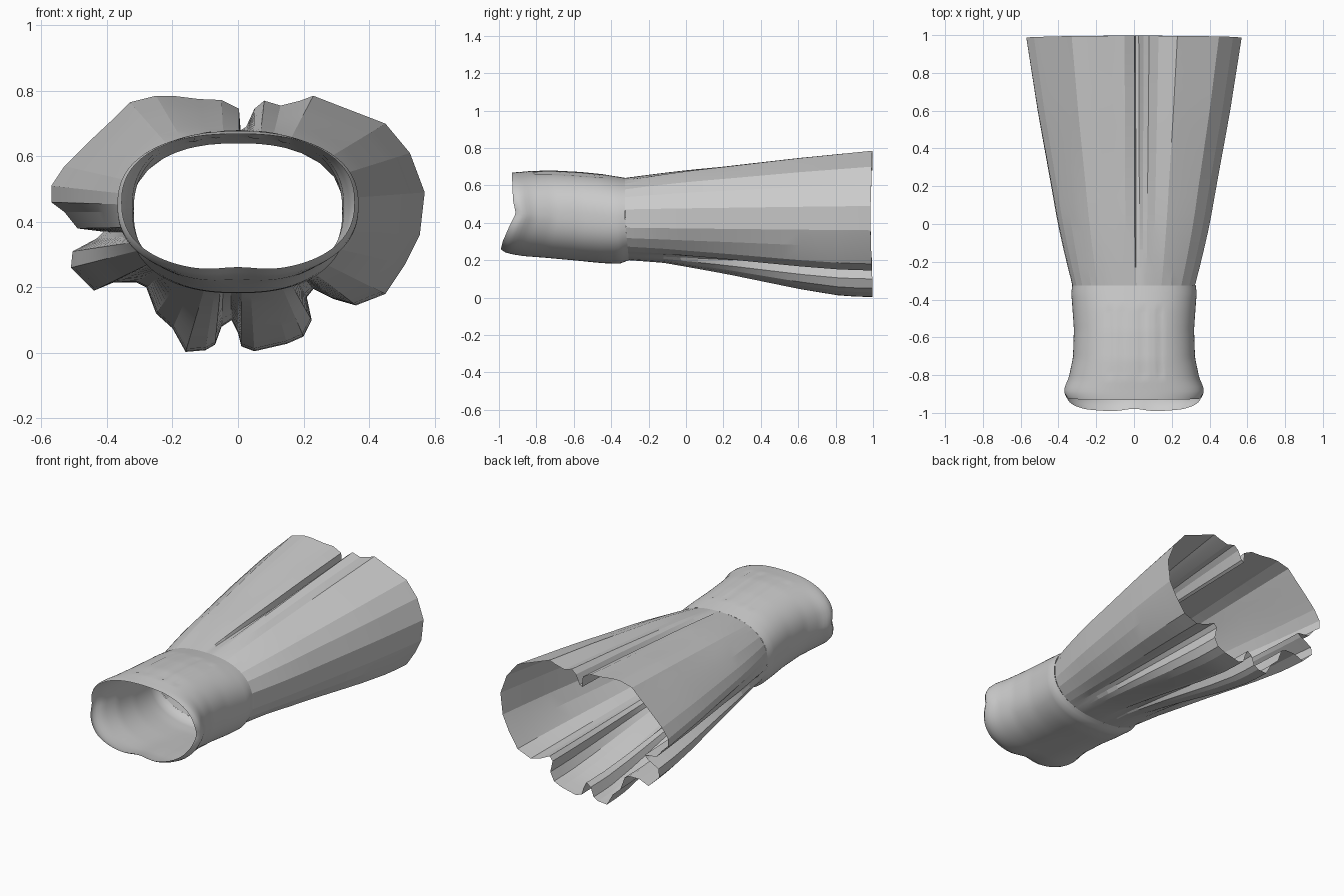
import bpy, bmesh, math

if "Cube" in bpy.data.objects:
    bpy.data.objects.remove(bpy.data.objects["Cube"])

# Hem outline (x, z), counter-clockwise seen from the front, with fold notches
HEM = [(.57, .49), (.525, .61), (.45, .70), (.32, .75), (.23, .785), (.19, .77), (.13, .755),
       (.08, .77), (.05, .745), (.025, .69), (.008, .68), (.003, .745), (-.05, .772),
       (-.12, .775), (-.2, .785), (-.25, .785), (-.33, .765), (-.38, .715), (-.46, .64),
       (-.53, .57), (-.57, .51), (-.57, .46), (-.53, .43), (-.49, .38), (-.41, .37),
       (-.43, .35), (-.505, .31), (-.51, .26), (-.44, .19), (-.38, .215), (-.31, .215),
       (-.28, .20), (-.25, .12), (-.2, .075), (-.16, .003), (-.10, .008), (-.07, .025),
       (-.05, .08), (-.02, .10), (0, .06), (.01, .02), (.05, .005), (.15, .028), (.2, .05),
       (.225, .10), (.21, .17), (.23, .195), (.29, .165), (.36, .145), (.45, .18),
       (.51, .27), (.555, .36)]

# Bodice profile from waist to rim: t, half width, bottom z, top z
BODICE = [(0, .327, .20, .64), (.07, .332, .182, .647), (.2, .326, .183, .66),
          (.4, .318, .195, .672), (.65, .323, .208, .68), (.83, .345, .216, .677),
          (.92, .368, .226, .672), (.97, .368, .236, .67), (1, .355, .25, .668)]


def sample(table, t):
    """Piecewise linear lookup; first column is the key."""
    for a, b in zip(table, table[1:]):
        if t <= b[0]:
            u = (t - a[0]) / (b[0] - a[0])
            return [p + (q - p) * u for p, q in zip(a[1:], b[1:])]
    return list(table[-1][1:])


def oval(a, half_w, z0, z1, n=2.35):
    """Superellipse point at parameter a."""
    c, s = math.cos(a), math.sin(a)
    e = 2 / n
    return (math.copysign(abs(c) ** e, c) * half_w,
            (z0 + z1) / 2 + math.copysign(abs(s) ** e, s) * (z1 - z0) / 2)


def tube(name, rings, angle):
    """Open-ended sheet through closed rings of points."""
    bm = bmesh.new()
    rows = [[bm.verts.new(p) for p in r] for r in rings]
    for r0, r1 in zip(rows, rows[1:]):
        for i in range(len(r0)):
            j = (i + 1) % len(r0)
            bm.faces.new((r0[i], r1[i], r1[j], r0[j]))
    bmesh.ops.recalc_face_normals(bm, faces=bm.faces)
    me = bpy.data.meshes.new(name)
    bm.to_mesh(me)
    bm.free()
    ob = bpy.data.objects.new(name, me)
    bpy.context.collection.objects.link(ob)
    bpy.ops.object.select_all(action='DESELECT')
    ob.select_set(True)
    bpy.context.view_layer.objects.active = ob
    bpy.ops.object.shade_smooth_by_angle(angle=math.radians(angle))
    return ob


# Skirt: hem folds fading into the smooth waist oval
SIDE = [(0, 0), (.1, .14), (.25, .32), (.4, .46), (.7, .75), (1, 1)]
UNDER = [(0, 0), (.15, .08), (.4, .38), (.7, .79), (.88, .98), (1, 1)]
angles = [math.atan2((z - .42) / .38, x / .57) for x, z in HEM]
rings = []
for k in range(15):
    t = k / 14
    ring = []
    for (x, z), a in zip(HEM, angles):
        wx, wz = oval(a, .327, .20, .64)
        side, under = sample(SIDE, t)[0], sample(UNDER, t)[0]
        w = max(0, -math.sin(a))
        f = side + (under - side) * w
        y0 = -.325 + .02 * w
        y = y0 + (.985 + .012 * abs(math.sin(a)) - y0) * t
        ring.append((wx + (x - wx) * f, y, wz + (z - wz) * f))
    rings.append(ring)
tube("skirt", rings, 9)

# Bodice: smooth fitted tube, stitched darts on top, two-lobed lower rim
N = 120
DARTS = (-.13, -.06, .05, .14)
RIM = [(.24, -.995), (.30, -.98), (.38, -.945), (.45, -.91), (.52, -.925), (.70, -.932)]
rings = []
for k in range(29):
    t = k / 28
    hw, z0, z1 = sample(BODICE, t)
    ring = []
    for i in range(N):
        a = math.tau * i / N
        x, z = oval(a, hw, z0, z1)
        rim_z = oval(a, .355, .25, .668)[1]
        y_rim = sample([(-9, -.995)] + RIM, rim_z)[0]
        low = max(0, -math.sin(a))
        if low:
            y_rim += .014 * math.exp(-(x / .07) ** 2)
            z += .012 * t * t * math.exp(-(x / .08) ** 2)
        y0 = -.325 + .02 * low
        if math.sin(a) > 0 and .2 < t < .8:
            z -= sum(.006 * math.exp(-((x - d) / .009) ** 2) for d in DARTS)
        ring.append((x, y0 + (y_rim - y0) * t, z))
    rings.append(ring)
tube("bodice", rings, 40)
